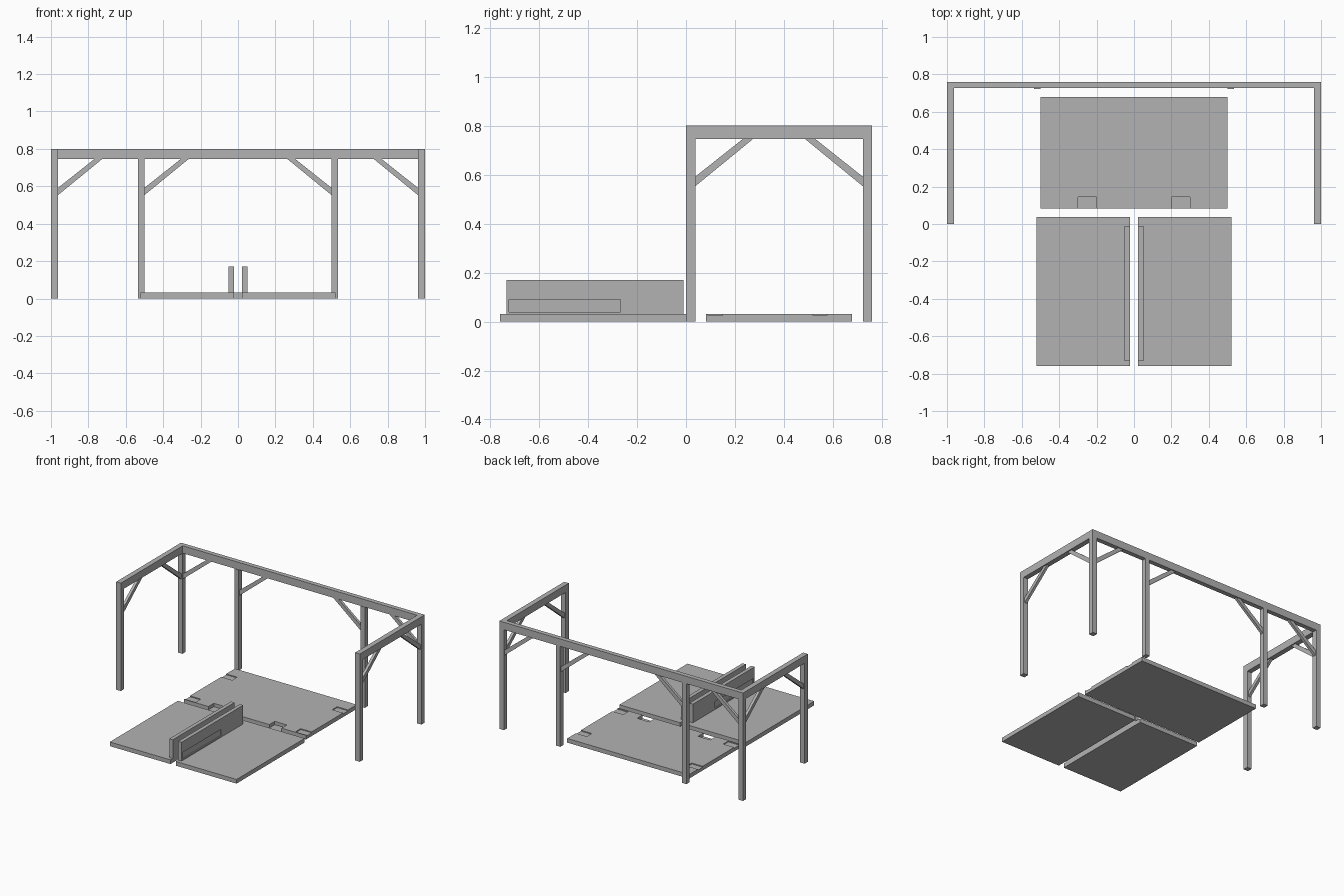
import bpy
import bmesh
from mathutils import Vector

if "Cube" in bpy.data.objects:
    bpy.data.objects.remove(bpy.data.objects["Cube"], do_unlink=True)

grey = bpy.data.materials.new("plain grey")
grey.use_nodes = True
COLOUR = (0.45, 0.45, 0.45, 1.0)
grey.diffuse_color = COLOUR
grey.node_tree.nodes["Principled BSDF"].inputs["Base Color"].default_value = COLOUR


def prism(name, outline, axis, lo, hi):
    """Extrude a 2D outline along axis: 'x' takes (y, z), 'y' takes (x, z)."""
    bm = bmesh.new()
    place = {"x": lambda a, b: (lo, a, b), "y": lambda a, b: (a, lo, b)}[axis]
    face = bm.faces.new([bm.verts.new(place(a, b)) for a, b in outline])
    new = bmesh.ops.extrude_face_region(bm, geom=[face])["geom"]
    step = Vector((hi - lo, 0, 0)) if axis == "x" else Vector((0, hi - lo, 0))
    bmesh.ops.translate(bm, vec=step,
                        verts=[v for v in new if isinstance(v, bmesh.types.BMVert)])
    bmesh.ops.recalc_face_normals(bm, faces=bm.faces)
    mesh = bpy.data.meshes.new(name)
    bm.to_mesh(mesh)
    bm.free()
    mesh.materials.append(grey)
    ob = bpy.data.objects.new(name, mesh)
    bpy.context.collection.objects.link(ob)
    return ob


def box(name, x, y, z):
    (x0, x1), (y0, y1), (z0, z1) = sorted(x), y, z
    return prism(name, [(y0, z0), (y1, z0), (y1, z1), (y0, z1)], "x", x0, x1)


def cut(target, cutters):
    """Subtract boxes from a part and discard them."""
    for c in cutters:
        c.hide_render = True
        mod = target.modifiers.new("cut", "BOOLEAN")
        mod.operation, mod.solver, mod.object = "DIFFERENCE", "EXACT", c
        bpy.context.view_layer.objects.active = target
        bpy.ops.object.modifier_apply(modifier=mod.name)
        bpy.data.objects.remove(c, do_unlink=True)


TOP, UNDER = 0.80, 0.745      # beam top and underside
BACK, BACK_IN = 0.76, 0.722   # back row of posts


def brace(start, d):
    """Diagonal brace outline from a post face at start, running in direction d."""
    return [(start, 0.553), (start, 0.592), (start + d * 0.193, UNDER),
            (start + d * 0.235, UNDER)]


# Long back beam
box("back_beam", (-0.962, 0.962), (0.726, BACK), (UNDER, TOP))

for side, s in (("left", 1), ("right", -1)):
    # End frame: front post, top rail and back corner post in one outline
    lo, hi = sorted((s * 0.962, s * 1.0))
    prism(f"{side}_end_frame",
          [(0, 0), (0.038, 0), (0.038, UNDER), (BACK_IN, UNDER),
           (BACK_IN, 0), (BACK, 0), (BACK, TOP), (0, TOP)], "x", lo, hi)
    # Inner back post
    box(f"{side}_inner_post", (s * 0.5, s * 0.535), (BACK_IN, BACK), (0, UNDER))
    # Diagonal braces
    mid = s * 0.981
    prism(f"{side}_front_brace", brace(0.038, 1), "x", mid - 0.01, mid + 0.01)
    prism(f"{side}_rear_brace", brace(BACK_IN, -1), "x", mid - 0.01, mid + 0.01)
    prism(f"{side}_corner_brace", brace(s * 0.962, -s), "y", 0.732, 0.752)
    prism(f"{side}_inner_brace", brace(s * 0.5, -s), "y", 0.732, 0.752)
    # Front floor slab
    box(f"{side}_floor_slab", (s * 0.022, s * 0.52), (-0.76, 0.038), (0, 0.031))
    # Upright board with a shallow recess on its outer face
    board = box(f"{side}_upright_board", (s * 0.022, s * 0.05),
                (-0.733, -0.01), (0.031, 0.17))
    cut(board, [box("recess_cutter", (s * 0.042, s * 0.08),
                    (-0.722, -0.268), (0.04, 0.09))])

# Back floor slab with shallow edge recesses and deep front notches
slab = box("back_floor_slab", (-0.5, 0.5), (0.082, 0.678), (0, 0.031))
cutters = []
for s in (1, -1):
    for y in ((0.09, 0.15), (0.518, 0.576)):
        cutters.append(box("side_cutter", (s * 0.41, s * 0.55), y, (0.024, 0.06)))
    cutters.append(box("front_cutter", (s * 0.2, s * 0.3), (0.04, 0.145), (0.006, 0.06)))
cut(slab, cutters)
